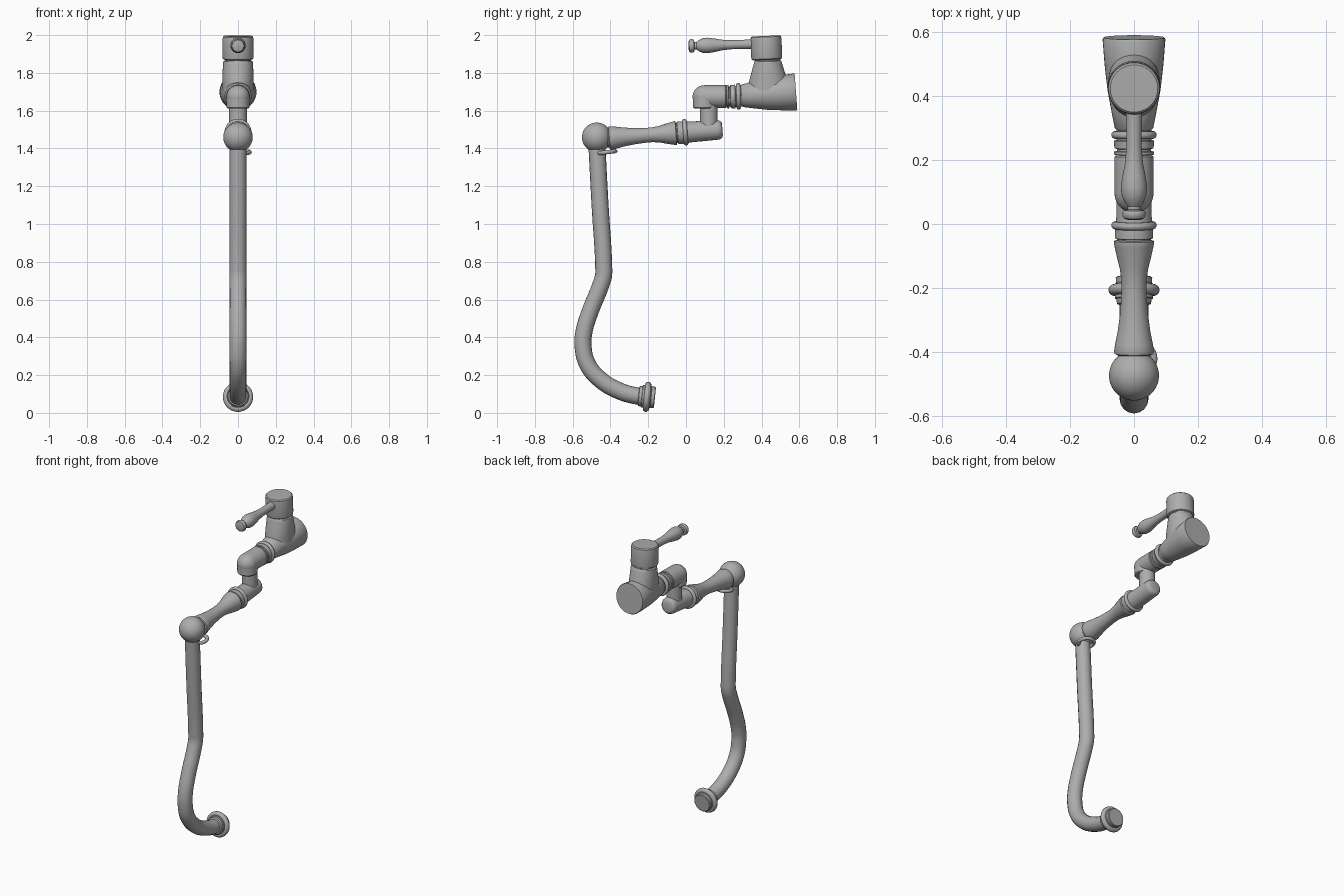
import bpy, bmesh, math
from mathutils import Vector

cube = bpy.data.objects.get("Cube")
if cube:
    bpy.data.objects.remove(cube, do_unlink=True)

metal = bpy.data.materials.new("brushed grey metal")
metal.use_nodes = True
GREY = (0.42, 0.42, 0.42, 1)
metal.diffuse_color = GREY
metal.node_tree.nodes["Principled BSDF"].inputs["Base Color"].default_value = GREY


def finish(obj, angle=35):
    obj.data.materials.clear()
    obj.data.materials.append(metal)
    bpy.ops.object.select_all(action='DESELECT')
    obj.select_set(True)
    bpy.context.view_layer.objects.active = obj
    bpy.ops.object.shade_smooth_by_angle(angle=math.radians(angle))


def turned(name, start, direction, profile, segs=40):
    """Lathe (distance, radius) pairs along an axis in the YZ plane.
    A radius may be a pair (across, along) for an oval section."""
    bm = bmesh.new()
    rings = []
    for t, r in profile:
        rx, ry = r if isinstance(r, tuple) else (r, r)
        rings.append([bm.verts.new((rx * math.cos(a), ry * math.sin(a), t))
                      for a in (2 * math.pi * i / segs for i in range(segs))])
    for lo, hi in zip(rings, rings[1:]):
        for i in range(segs):
            j = (i + 1) % segs
            bm.faces.new((lo[i], lo[j], hi[j], hi[i]))
    bm.faces.new(rings[0][::-1])
    bm.faces.new(rings[-1])
    mesh = bpy.data.meshes.new(name)
    bm.to_mesh(mesh)
    bm.free()
    obj = bpy.data.objects.new(name, mesh)
    bpy.context.collection.objects.link(obj)
    obj.location = (0, *start)
    obj.rotation_euler = Vector((0, *direction)).to_track_quat('Z', 'Y').to_euler()
    finish(obj)
    return obj


def dome(t0, r, steps=8):
    """Profile of a half-round end starting at its tip."""
    return [(t0 + r - r * math.cos(a), max(r * math.sin(a), 0.002))
            for a in (math.pi / 2 * i / steps for i in range(steps + 1))]


def ring(name, loc, direction, major, minor):
    bpy.ops.mesh.primitive_torus_add(major_segments=40, minor_segments=14,
                                     major_radius=major, minor_radius=minor, location=loc)
    obj = bpy.context.object
    obj.name = name
    obj.rotation_euler = Vector(direction).to_track_quat('Z', 'Y').to_euler()
    finish(obj, 60)


# Valve body: flared barrel, upright neck and tilted cap
turned("valve_barrel", (0.29, 1.678), (1, 0.075),
       [(0, 0.05), (0.01, 0.06), (0.06, 0.07), (0.13, 0.083),
        (0.21, 0.092), (0.287, 0.098), (0.293, 0.095)])
turned("valve_neck", (0.437, 1.68), (-0.02, 1),
       [(0, (0.082, 0.11)), (0.07, (0.082, 0.103)), (0.10, (0.082, 0.095)),
        (0.165, (0.08, 0.076)), (0.18, (0.078, 0.072)), (0.185, (0.07, 0.068)),
        (0.20, (0.07, 0.068))])
turned("valve_cap", (0.428, 1.868), (-0.04, 1),
       [(0, 0.07), (0.006, 0.08), (0.015, 0.082), (0.11, 0.082),
        (0.122, 0.08), (0.128, 0.074)])

# Lever handle with a small end knob
turned("lever_handle", (0.37, 1.953), (-1, -0.03),
       [(0, 0.026), (0.07, 0.024), (0.13, 0.024), (0.18, 0.028), (0.22, 0.036),
        (0.255, 0.041), (0.28, 0.039), (0.30, 0.031), (0.315, 0.02), (0.325, 0.02),
        (0.328, 0.032), (0.335, 0.036), (0.345, 0.036), (0.353, 0.031), (0.357, 0.02)])

# Collar and rings between barrel and elbow
turned("upper_collar", (0.20, 1.673), (1, 0.03),
       [(0, 0.055), (0.015, 0.055), (0.017, 0.062), (0.026, 0.062), (0.028, 0.053),
        (0.034, 0.053), (0.036, 0.061), (0.06, 0.063), (0.062, 0.055), (0.10, 0.055)])
ring("upper_collar_ring", (0, 0.278, 1.676), (0, 1, 0.03), 0.059, 0.012)

# Elbow: half-round horizontal arm with a squared socket below
turned("elbow_arm", (0.035, 1.673), (1, 0.01),
       dome(0, 0.061) + [(0.175, 0.061), (0.18, 0.056)])
turned("elbow_socket", (0.097, 1.612), (0, 1), [(0, 0.055), (0.006, 0.06), (0.06, 0.061)])
turned("swivel_post", (0.121, 1.50), (0, 1), [(0, 0.047), (0.14, 0.047)])

# Lower arm: rounded rear end, collar and turned spindle
turned("lower_arm", (0.193, 1.5), (-1, -0.075),
       [(0, 0.03), (0.004, 0.042), (0.014, 0.05), (0.03, 0.052), (0.17, 0.055),
        (0.215, 0.06), (0.238, 0.06), (0.24, 0.053), (0.244, 0.053),
        (0.247, 0.063), (0.254, 0.063), (0.262, 0.061), (0.29, 0.055), (0.33, 0.045),
        (0.37, 0.039), (0.41, 0.039), (0.47, 0.043), (0.53, 0.051), (0.57, 0.059),
        (0.59, 0.062), (0.6, 0.06), (0.605, 0.05), (0.65, 0.045)])
ring("lower_arm_ring", (0, -0.004, 1.486), (0, 1, 0.075), 0.059, 0.012)

# Ball joint and loose ring below it
bpy.ops.mesh.primitive_uv_sphere_add(segments=40, ring_count=24, radius=0.078,
                                     location=(0, -0.473, 1.459))
bpy.context.object.name = "ball_joint"
finish(bpy.context.object, 60)
ring("hanging_ring", (0.016, -0.42, 1.38), (0, -0.12, 1), 0.046, 0.011)

# Spout pipe: nearly straight drop, bend and sweeping hook
curve = bpy.data.curves.new("spout_pipe", 'CURVE')
curve.dimensions = '3D'
curve.bevel_depth = 0.045
curve.bevel_resolution = 6
curve.resolution_u = 8
curve.use_fill_caps = True
path = [(-0.473, 1.44), (-0.455, 1.1), (-0.436, 0.78), (-0.437, 0.725), (-0.452, 0.675),
        (-0.51, 0.53), (-0.54, 0.43), (-0.545, 0.35), (-0.52, 0.255),
        (-0.45, 0.173), (-0.35, 0.115), (-0.25, 0.088), (-0.21, 0.084)]
spline = curve.splines.new('BEZIER')
spline.bezier_points.add(len(path) - 1)
for point, (y, z) in zip(spline.bezier_points, path):
    point.co = (0, y, z)
    point.handle_left_type = point.handle_right_type = 'AUTO'
pipe = bpy.data.objects.new("spout_pipe", curve)
bpy.context.collection.objects.link(pipe)
bpy.ops.object.select_all(action='DESELECT')
pipe.select_set(True)
bpy.context.view_layer.objects.active = pipe
bpy.ops.object.convert(target='MESH')
finish(bpy.context.object)

# Outlet collar and ring
turned("outlet_collar", (-0.252, 0.09), (1, -0.1),
       [(0, 0.046), (0.003, 0.053), (0.018, 0.055), (0.02, 0.06), (0.065, 0.06),
        (0.068, 0.056), (0.085, 0.057), (0.088, 0.053)])
ring("outlet_ring", (0, -0.206, 0.085), (0, 1, -0.1), 0.063, 0.017)
